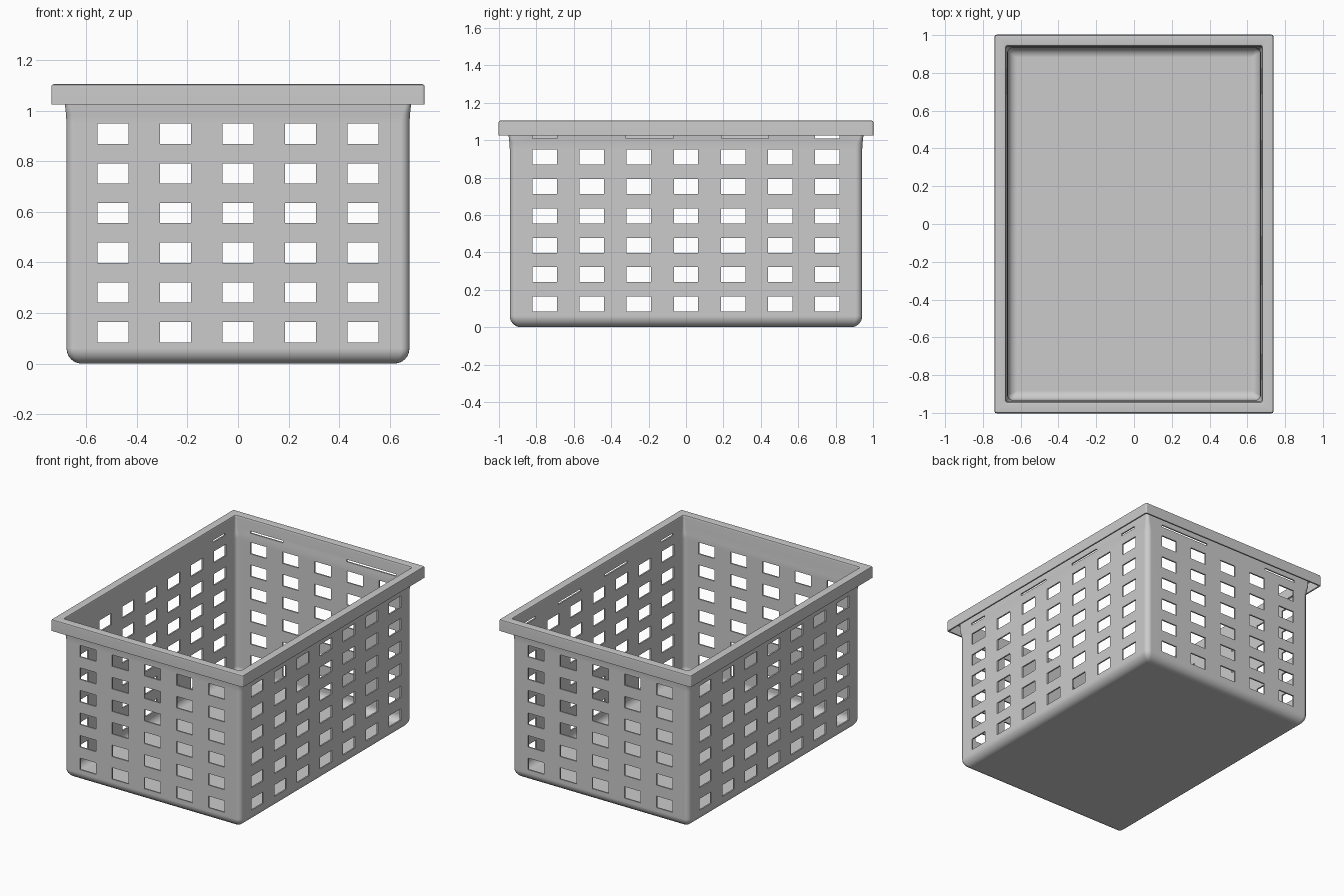
import bpy, bmesh, math
from mathutils import Matrix, Vector

if "Cube" in bpy.data.objects:
    bpy.data.objects.remove(bpy.data.objects["Cube"])

HX, HY = 0.678, 0.942      # outer half sizes of the wall
T = 0.010                  # sheet thickness
R = 0.06                   # floor edge radius


def ring(bm, off, z, r, n=5):
    """Rounded rectangle of vertices, grown outward by off."""
    r = max(r, 0.003)
    verts = []
    for k, (sx, sy) in enumerate([(1, 1), (-1, 1), (-1, -1), (1, -1)]):
        cx, cy = sx * (HX + off - r), sy * (HY + off - r)
        for i in range(n + 1):
            a = math.pi / 2 * (k + i / n)
            verts.append(bm.verts.new((cx + r * math.cos(a), cy + r * math.sin(a), z)))
    return verts


def floor_arc(off, radius, z0, corner):
    """Quarter round from floor up to wall: (offset, z, corner radius)."""
    pts = []
    for i in range(7):
        a = math.pi / 2 * i / 6
        d = radius * (1 - math.sin(a))
        pts.append((off - d, z0 + radius * (1 - math.cos(a)), corner - d * 0.5))
    return pts


def add_box(bm, centre, size):
    m = Matrix.Translation(Vector(centre)) @ Matrix.Diagonal((*size, 1))
    bmesh.ops.create_cube(bm, size=1, matrix=m)


def to_object(bm, name):
    bmesh.ops.recalc_face_normals(bm, faces=bm.faces)
    me = bpy.data.meshes.new(name)
    bm.to_mesh(me)
    bm.free()
    ob = bpy.data.objects.new(name, me)
    bpy.context.collection.objects.link(ob)
    return ob


# Basket shell: outside wall, folded-over rim lip, inside wall
outer = floor_arc(0, R, 0, 0.035)
rim = [
    (0, 0.95, 0.035), (0.002, 0.985, 0.03), (0.007, 1.03, 0.02), (0.007, 1.093, 0.02),
    (0.050, 1.093, 0.005), (0.050, 1.025, 0.005),
    (0.060, 1.025, 0.010), (0.060, 1.095, 0.010), (0.057, 1.102, 0.009), (0.050, 1.105, 0.006),
    (0.010, 1.105, 0.012), (0.003, 1.102, 0.012), (-0.001, 1.093, 0.012),
    (-0.003, 1.03, 0.015), (-0.008, 0.985, 0.022), (-T, 0.95, 0.026),
]
inner = floor_arc(-T, R - T, T, 0.026)[::-1]
bm = bmesh.new()
rings = [ring(bm, *p) for p in outer + rim + inner]
for a, b in zip(rings, rings[1:]):
    for i in range(len(a)):
        j = (i + 1) % len(a)
        bm.faces.new((a[i], a[j], b[j], b[i]))
bm.faces.new(rings[0])
bm.faces.new(rings[-1])
basket = to_object(bm, "basket")

# Cutters: rows of rectangular openings in all four walls
bm = bmesh.new()
for row in range(6):
    z = 0.124 + 0.157 * row
    for s in (-1, 1):
        for c in range(-2, 3):
            add_box(bm, (c * 0.247, s * HY, z), (0.124, 0.08, 0.08))
        for c in range(-3, 4):
            add_box(bm, (s * HX, c * 0.252, z), (0.08, 0.13, 0.08))
# Thin slots just below the rim
for a, b in [(-0.56, -0.31), (0.18, 0.56)]:
    add_box(bm, ((a + b) / 2, HY, 1.017), (b - a, 0.08, 0.014))
for s, a, b in [(1, -0.82, -0.69), (1, -0.32, -0.07), (1, 0.19, 0.44), (1, 0.69, 0.82), (-1, 0.69, 0.82)]:
    add_box(bm, (s * HX, (a + b) / 2, 1.017), (0.08, b - a, 0.014))
cutter = to_object(bm, "opening_cutter")
cutter.hide_render = True

mod = basket.modifiers.new("openings", 'BOOLEAN')
mod.operation = 'DIFFERENCE'
mod.solver = 'EXACT'
mod.object = cutter
bpy.context.view_layer.objects.active = basket
basket.select_set(True)
bpy.ops.object.modifier_apply(modifier=mod.name)
bpy.data.objects.remove(cutter)

# Smooth rounded edges, flat walls
bpy.ops.object.shade_smooth_by_angle(angle=math.radians(35))
wn = basket.modifiers.new("flat_walls", 'WEIGHTED_NORMAL')
wn.keep_sharp = True
